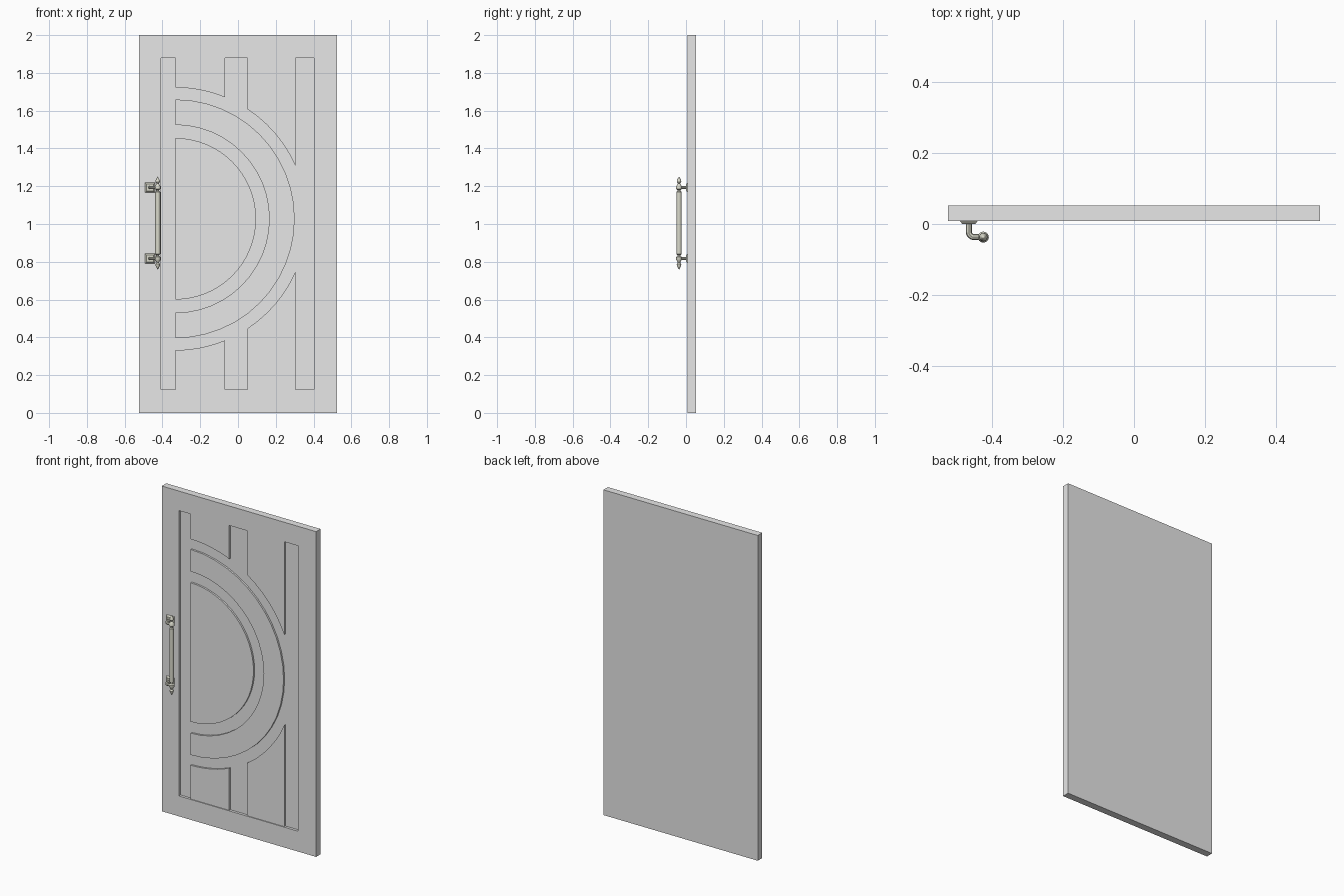
import bpy, bmesh, math
from mathutils import Vector, Matrix

if "Cube" in bpy.data.objects:
    bpy.data.objects.remove(bpy.data.objects["Cube"], do_unlink=True)


def material(name, color):
    m = bpy.data.materials.new(name)
    m.use_nodes = True
    m.diffuse_color = color
    m.node_tree.nodes["Principled BSDF"].inputs["Base Color"].default_value = color
    return m


DOOR = material("door grey", (0.8, 0.8, 0.8, 1))
METAL = material("handle metal", (0.7, 0.7, 0.6, 1))

FRONT, BACK = 0.009, 0.0525          # faces of the door slab
FLOOR = FRONT + 0.016                # floor of the recess
RAISED = FLOOR - 0.011               # front of the raised panels
LEFT, RIGHT, LOW, HIGH = -0.408, 0.403, 0.125, 1.88
CX, CZ = -0.332, 1.0275              # centre of the arcs


def finish(name, bm, mat, smooth=False):
    bmesh.ops.recalc_face_normals(bm, faces=bm.faces)
    mesh = bpy.data.meshes.new(name)
    bm.to_mesh(mesh)
    bm.free()
    mesh.materials.append(mat)
    obj = bpy.data.objects.new(name, mesh)
    bpy.context.collection.objects.link(obj)
    if smooth:
        shade(obj)
    return obj


def shade(obj):
    bpy.ops.object.select_all(action="DESELECT")
    obj.select_set(True)
    bpy.context.view_layer.objects.active = obj
    bpy.ops.object.shade_smooth_by_angle(angle=math.radians(40))


def arc(radius, start, end, steps):
    """Points on an arc, angles in degrees from +x towards +z."""
    angles = [math.radians(start + (end - start) * i / steps) for i in range(steps + 1)]
    return [(CX + radius * math.cos(a), CZ + radius * math.sin(a)) for a in angles]


def panel(name, outline):
    """Raised panel: an x-z outline extruded from the recess floor."""
    bm = bmesh.new()
    face = bm.faces.new([bm.verts.new((x, FLOOR + 0.001, z)) for x, z in outline])
    ext = bmesh.ops.extrude_face_region(bm, geom=[face])["geom"]
    for v in ext:
        if isinstance(v, bmesh.types.BMVert):
            v.co.y = RAISED
    finish(name, bm, DOOR)


# Door slab with a rectangular recess in the front
bm = bmesh.new()
bmesh.ops.create_cube(bm, size=1)
for v in bm.verts:
    v.co = ((v.co.x * 1.05), BACK if v.co.y > 0 else FRONT, (v.co.z + 0.5) * 2)
bm.normal_update()
front = min(bm.faces, key=lambda f: f.calc_center_median().y)
bmesh.ops.inset_region(bm, faces=[front], thickness=0.12)
for v in front.verts:
    v.co.x = RIGHT if v.co.x > 0 else LEFT
    v.co.z = HIGH if v.co.z > 1 else LOW
floor = bmesh.ops.extrude_face_region(bm, geom=[front])["geom"]
if front.is_valid:
    bmesh.ops.delete(bm, geom=[front], context="FACES_ONLY")
for v in floor:
    if isinstance(v, bmesh.types.BMVert):
        v.co.y = FLOOR
finish("door_slab", bm, DOOR)

# Half disc and half ring
panel("half_disc_panel", arc(0.4275, -90, 90, 32))
panel("half_ring_panel", arc(0.632, -90, 90, 24) + arc(0.4975, 90, -90, 24))

# Corner panels with one curved end, above and below the arcs
OUTER = 0.695
for place, sign, edge in (("upper", 1, HIGH), ("lower", -1, LOW)):
    for side, x0, x1 in (("inner", CX, -0.07), ("outer", 0.05, 0.305)):
        a0, a1 = (sign * math.degrees(math.acos((x - CX) / OUTER)) for x in (x0, x1))
        panel(f"{place}_{side}_panel", arc(OUTER, a0, a1, 6) + [(x1, edge), (x0, edge)])


# Handle bar with collars and pointed finials, turned on a lathe
BAR_X, BAR_Y, MID = -0.425, -0.037, 1.005
half = [(0.0135, 0), (0.0135, 0.165), (0.008, 0.17), (0.008, 0.175),
        (0.0155, 0.181), (0.0155, 0.194), (0.01, 0.202), (0.006, 0.209),
        (0.012, 0.218), (0.011, 0.226), (0.005, 0.238), (0, 0.247)]
profile = [(r, -h) for r, h in reversed(half[1:])] + half
bm = bmesh.new()
verts = [bm.verts.new((BAR_X + r, BAR_Y, MID + h)) for r, h in profile]
edges = [bm.edges.new(pair) for pair in zip(verts, verts[1:])]
bmesh.ops.spin(bm, geom=verts + edges, cent=(BAR_X, BAR_Y, 0), axis=(0, 0, 1),
               angle=math.tau, steps=16)
bmesh.ops.remove_doubles(bm, verts=bm.verts, dist=0.0001)
finish("handle_bar", bm, METAL, True)

# Mounts: tapered square plate and a bent arm reaching the bar
PLATE_X = -0.466
for place, z in (("upper", MID + 0.188), ("lower", MID - 0.188)):
    bm = bmesh.new()
    bmesh.ops.create_cube(bm, size=1)
    for v in bm.verts:
        outer = v.co.y < 0
        size = 0.036 if outer else 0.052
        v.co = (PLATE_X + v.co.x * size, 0 if outer else FRONT, z + v.co.z * size)
    finish(f"{place}_handle_plate", bm, METAL)

    curve = bpy.data.curves.new(f"{place}_handle_arm", "CURVE")
    curve.dimensions = "3D"
    curve.bevel_depth = 0.0085
    curve.bevel_resolution = 2
    curve.use_fill_caps = True
    path = [(PLATE_X, 0.004), (PLATE_X, -0.022)]
    path += [(PLATE_X + 0.015 * (1 - math.cos(t)), -0.022 - 0.015 * math.sin(t))
             for t in (math.pi / 8 * i for i in range(1, 5))]
    path.append((BAR_X, BAR_Y))
    spline = curve.splines.new("POLY")
    spline.points.add(len(path) - 1)
    for p, (x, y) in zip(spline.points, path):
        p.co = (x, y, z, 1)
    curve.materials.append(METAL)
    arm = bpy.data.objects.new(f"{place}_handle_arm", curve)
    bpy.context.collection.objects.link(arm)
    bpy.ops.object.select_all(action="DESELECT")
    arm.select_set(True)
    bpy.context.view_layer.objects.active = arm
    bpy.ops.object.convert(target="MESH")
    shade(bpy.context.view_layer.objects.active)
